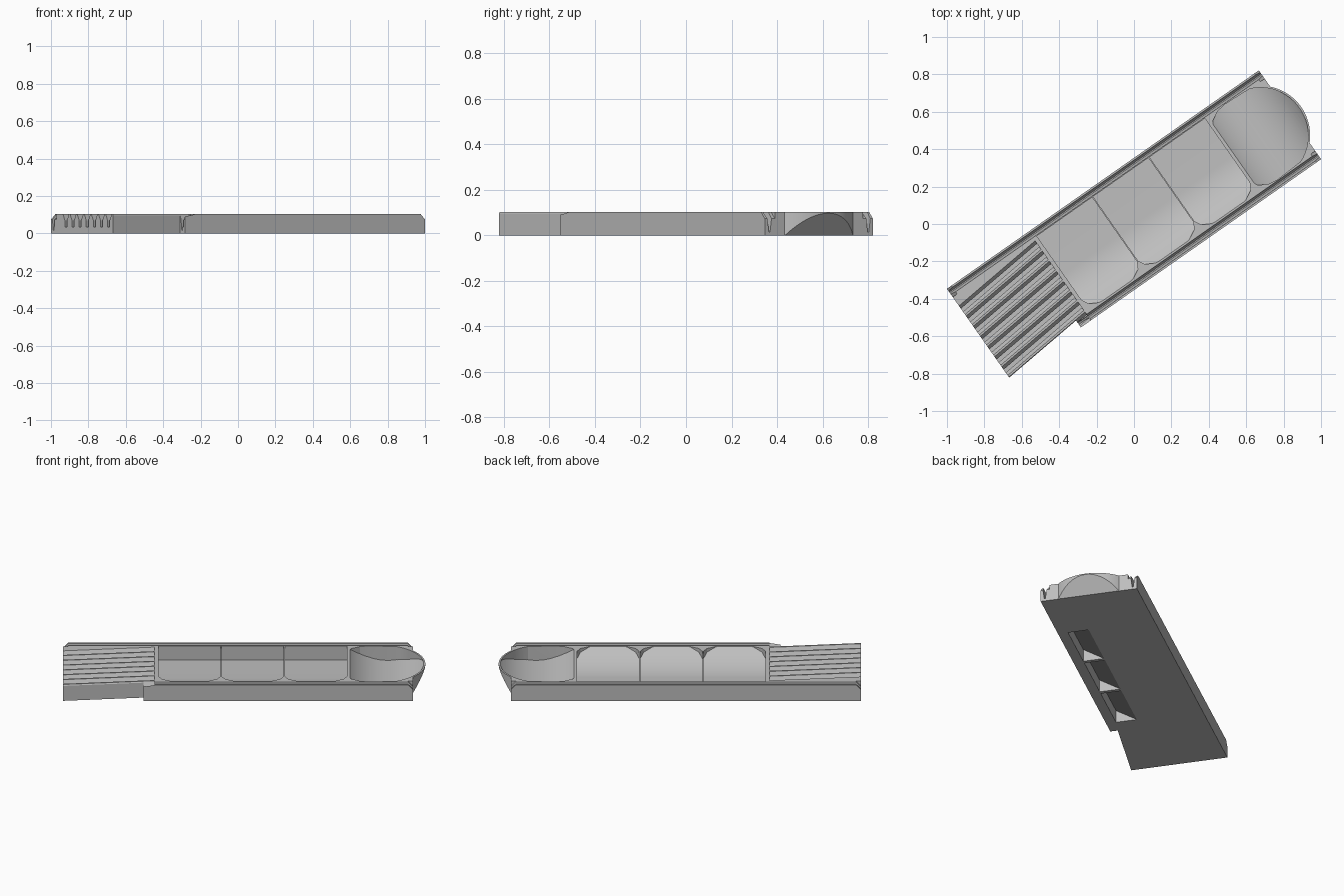
import bpy, bmesh, math
from mathutils import Matrix

cube = bpy.data.objects.get("Cube")
if cube:
    bpy.data.objects.remove(cube, do_unlink=True)

L, W, H = 1.018, 0.29, 0.103        # half length, half width, height
FLOOR, INNER = 0.013, 0.245         # cell floor height, inner wall position
CELL, FIRST, GAP = 0.368, -0.47, 0.007
TOP = 0.2                           # cutters reach up to here

# How each prism's (a, b, sweep) maps onto length, width, height
AXES = {
    "length": lambda a, b, s: (s, a, b),
    "width": lambda a, b, s: (a, s, b),
    "height": lambda a, b, s: (a, b, s),
}


def prism(name, points, axis, lo, hi):
    """Sweep a closed outline along one axis."""
    place = AXES[axis]
    bm = bmesh.new()
    n = len(points)
    low = [bm.verts.new(place(a, b, lo)) for a, b in points]
    high = [bm.verts.new(place(a, b, hi)) for a, b in points]
    bm.faces.new(low)
    bm.faces.new(high)
    for i in range(n):
        j = (i + 1) % n
        bm.faces.new((low[i], low[j], high[j], high[i]))
    bmesh.ops.recalc_face_normals(bm, faces=bm.faces)
    mesh = bpy.data.meshes.new(name)
    bm.to_mesh(mesh)
    bm.free()
    obj = bpy.data.objects.new(name, mesh)
    bpy.context.collection.objects.link(obj)
    return obj


def combine(target, tool, operation="DIFFERENCE"):
    """Apply a boolean and discard the tool."""
    mod = target.modifiers.new("cut", "BOOLEAN")
    mod.operation = operation
    mod.solver = "EXACT"
    mod.object = tool
    bpy.context.view_layer.objects.active = target
    bpy.ops.object.modifier_apply(modifier=mod.name)
    bpy.data.objects.remove(tool, do_unlink=True)
    return target


def arc(cx, cy, r, start, end, steps=20):
    span = math.radians(end - start)
    return [(cx + r * math.cos(math.radians(start) + span * i / steps),
             cy + r * math.sin(math.radians(start) + span * i / steps))
            for i in range(steps + 1)]


# Body: long plate with a round nose and a tapered, stepped corner
NOSE_R, NOSE_X = 0.266, 0.825
half = math.degrees(math.acos((L - NOSE_X) / NOSE_R))
outline = [(-L, W), (-L, -W), (-0.55, -INNER), (-0.55, -W), (L, -W)]
outline += arc(NOSE_X, 0, NOSE_R, -half, half, 24) + [(L, W)]
body = prism("tray_body", outline, "height", 0, H)

# Sloped underside of the nose
combine(body, prism("nose_cut", [(L, -0.001), (1.3, -0.001), (1.3, 0.38)],
                    "width", -0.21, 0.21))

# Chamfered rail ends
for end, side in ((1, 1), (1, -1), (-1, 1)):
    wedge = [(end * (L - 0.03), H + 0.001), (end * (L + 0.01), H + 0.001),
             (end * (L + 0.01), H - 0.04)]
    lo, hi = sorted((side * 0.236, side * 0.32))
    combine(body, prism("rail_end_cut", wedge, "width", lo, hi))

# V grooves along both rails
for side, start in ((1, -1.2), (-1, -0.6)):
    groove = [(side * (W - d), z) for d, z in
              ((0.01, H + 0.002), (0.022, 0.015), (0.028, 0.015), (0.04, H + 0.002))]
    combine(body, prism("rail_groove", groove, "length", start, 1.2))

# Three cells whose floor sweeps up to one side
RAMP_R = 0.365
ramp = [(INNER, TOP), (INNER, FLOOR)]
ramp += arc(0, FLOOR + RAMP_R, RAMP_R, 270, 228, 18) + [(-0.3, TOP)]
for i in range(3):
    a = FIRST + i * CELL + GAP
    b = a + CELL - GAP
    plan = [(a, INNER), (b, INNER), (b, -0.173), (b - 0.02, -0.21), (b - 0.07, -0.237),
            (b - 0.12, -INNER), (a + 0.12, -INNER), (a + 0.07, -0.237),
            (a + 0.02, -0.21), (a, -0.173)]
    cell = prism("cell_cut", ramp, "length", a - 0.1, b + 0.1)
    combine(cell, prism("cell_plan", plan, "height", -0.1, TOP - 0.01), "INTERSECT")
    combine(body, cell)
    # Wedge-shaped hollow under the raised floor
    hollow = [(-0.23, -0.01), (-0.23, 0.078), (-0.105, 0), (-0.105, -0.01)]
    combine(body, prism("hollow_cut", hollow, "length", a + 0.008, b - 0.008))

# Nose cell: floor curved lengthwise, rounded in plan
a = FIRST + 3 * CELL + GAP
scoop = arc(0.866, FLOOR + 0.3, 0.3, 220, 320, 24) + [(1.2, TOP), (a - 0.1, TOP)]
plan = [(a, 0.173), (a, -0.173), (a + 0.02, -0.21), (a + 0.07, -0.237), (a + 0.12, -INNER)]
plan += arc(NOSE_X, 0, NOSE_R - 0.01, -68, 68, 24)
plan += [(a + 0.12, INNER), (a + 0.07, 0.237), (a + 0.02, 0.21)]
cell = prism("nose_cell_cut", scoop, "width", -0.3, 0.3)
combine(cell, prism("nose_plan", plan, "height", -0.1, TOP - 0.01), "INTERSECT")
combine(body, cell)

# Slanted grip grooves at the stepped end
slant = Matrix.Rotation(math.radians(5.5), 4, "Z")
pivot = Matrix.Translation((-0.75, 0, 0))
for i in range(8):
    c = 0.175 - i * 0.066
    profile = [(c - 0.01, 0.035), (c + 0.01, 0.035), (c + 0.01, 0.07),
               (c + 0.029, H + 0.002), (c - 0.029, H + 0.002), (c - 0.01, 0.07)]
    slot = prism("grip_slot", profile, "length", -0.5, 0.5)
    slot.data.transform(pivot @ slant)
    limit = [(-1.5, -0.5), (-0.485, -0.5), (-0.485, 0.236), (-1.5, 0.236)]
    combine(slot, prism("grip_limit", limit, "height", -0.1, TOP), "INTERSECT")
    combine(body, slot)

# Turn the tray to its diagonal position
body.data.transform(Matrix.Rotation(math.radians(35), 4, "Z"))

# Single grey finish
grey = bpy.data.materials.new("plain_grey")
grey.use_nodes = True
colour = (0.52, 0.52, 0.52, 1)
grey.diffuse_color = colour
grey.node_tree.nodes["Principled BSDF"].inputs["Base Color"].default_value = colour
body.data.materials.clear()
body.data.materials.append(grey)
for face in body.data.polygons:
    face.material_index = 0

bpy.ops.object.select_all(action="DESELECT")
body.select_set(True)
bpy.context.view_layer.objects.active = body
bpy.ops.object.shade_smooth_by_angle(angle=math.radians(12))
